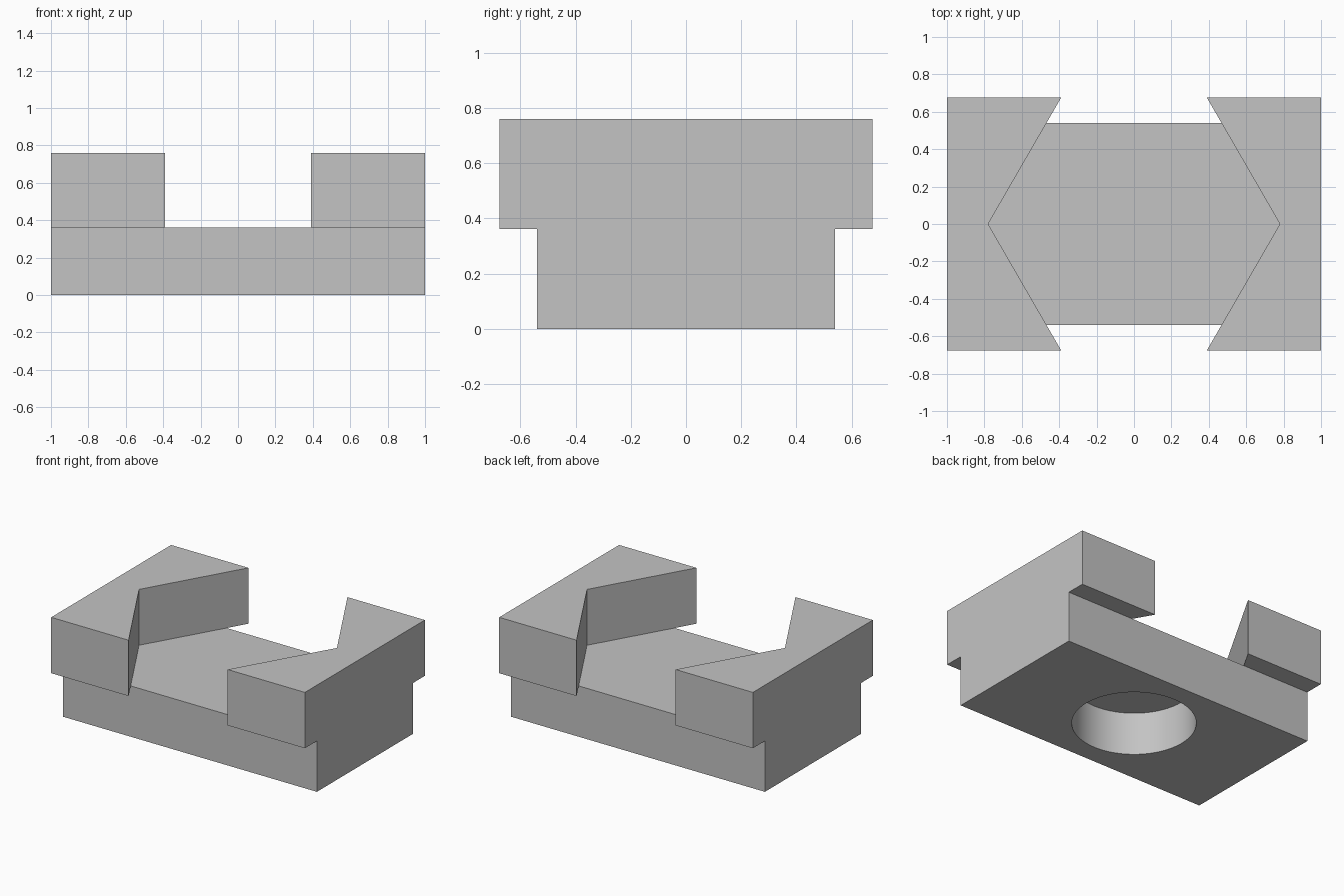
import bpy, bmesh, math

cube = bpy.data.objects.get("Cube")
if cube:
    bpy.data.objects.remove(cube, do_unlink=True)

BASE_Y, JAW_Y = 0.54, 0.675
STEP_Z, TOP_Z = 0.362, 0.76
HEX_R = 0.78
HOLE_R, HOLE_Z = 0.4, 0.305

grey = bpy.data.materials.new("plain grey")
grey.use_nodes = True
colour = (0.55, 0.55, 0.55, 1)
grey.diffuse_color = colour
grey.node_tree.nodes["Principled BSDF"].inputs["Base Color"].default_value = colour


def prism(name, outline, z0, z1):
    """Extrude an outline in the ground plane from z0 up to z1."""
    bm = bmesh.new()
    face = bm.faces.new([bm.verts.new((x, y, z0)) for x, y in outline])
    top = bmesh.ops.extrude_face_region(bm, geom=[face])["geom"]
    verts = [v for v in top if isinstance(v, bmesh.types.BMVert)]
    bmesh.ops.translate(bm, verts=verts, vec=(0, 0, z1 - z0))
    bmesh.ops.recalc_face_normals(bm, faces=bm.faces)
    mesh = bpy.data.meshes.new(name)
    bm.to_mesh(mesh)
    bm.free()
    mesh.materials.append(grey)
    obj = bpy.data.objects.new(name, mesh)
    bpy.context.collection.objects.link(obj)
    return obj


def combine(target, tool, operation):
    """Apply a boolean to the target and remove the tool."""
    mod = target.modifiers.new(tool.name, "BOOLEAN")
    mod.operation, mod.solver, mod.object = operation, "EXACT", tool
    bpy.context.view_layer.objects.active = target
    bpy.ops.object.modifier_apply(modifier=mod.name)
    bpy.data.objects.remove(tool, do_unlink=True)


# Rectangular base
body = prism("clamp_body", [(-1, -BASE_Y), (1, -BASE_Y), (1, BASE_Y), (-1, BASE_Y)], 0, STEP_Z)

# Two overhanging jaws that leave a hexagonal pocket between them
for name, side in (("left_jaw", 1), ("right_jaw", -1)):
    outline = [(1, -JAW_Y), (1, JAW_Y), (HEX_R / 2, JAW_Y), (HEX_R, 0), (HEX_R / 2, -JAW_Y)]
    jaw = prism(name, [(side * x, y) for x, y in outline], STEP_Z, TOP_Z)
    combine(body, jaw, "UNION")

# Blind round hole in the underside
steps = 64
circle = [(HOLE_R * math.cos(math.tau * i / steps), HOLE_R * math.sin(math.tau * i / steps))
          for i in range(steps)]
combine(body, prism("hole_cutter", circle, -0.2, HOLE_Z), "DIFFERENCE")

# Smooth the hole wall, keep every edge sharp
bpy.ops.object.select_all(action="DESELECT")
body.select_set(True)
bpy.context.view_layer.objects.active = body
bpy.ops.object.shade_smooth_by_angle(angle=math.radians(30))
